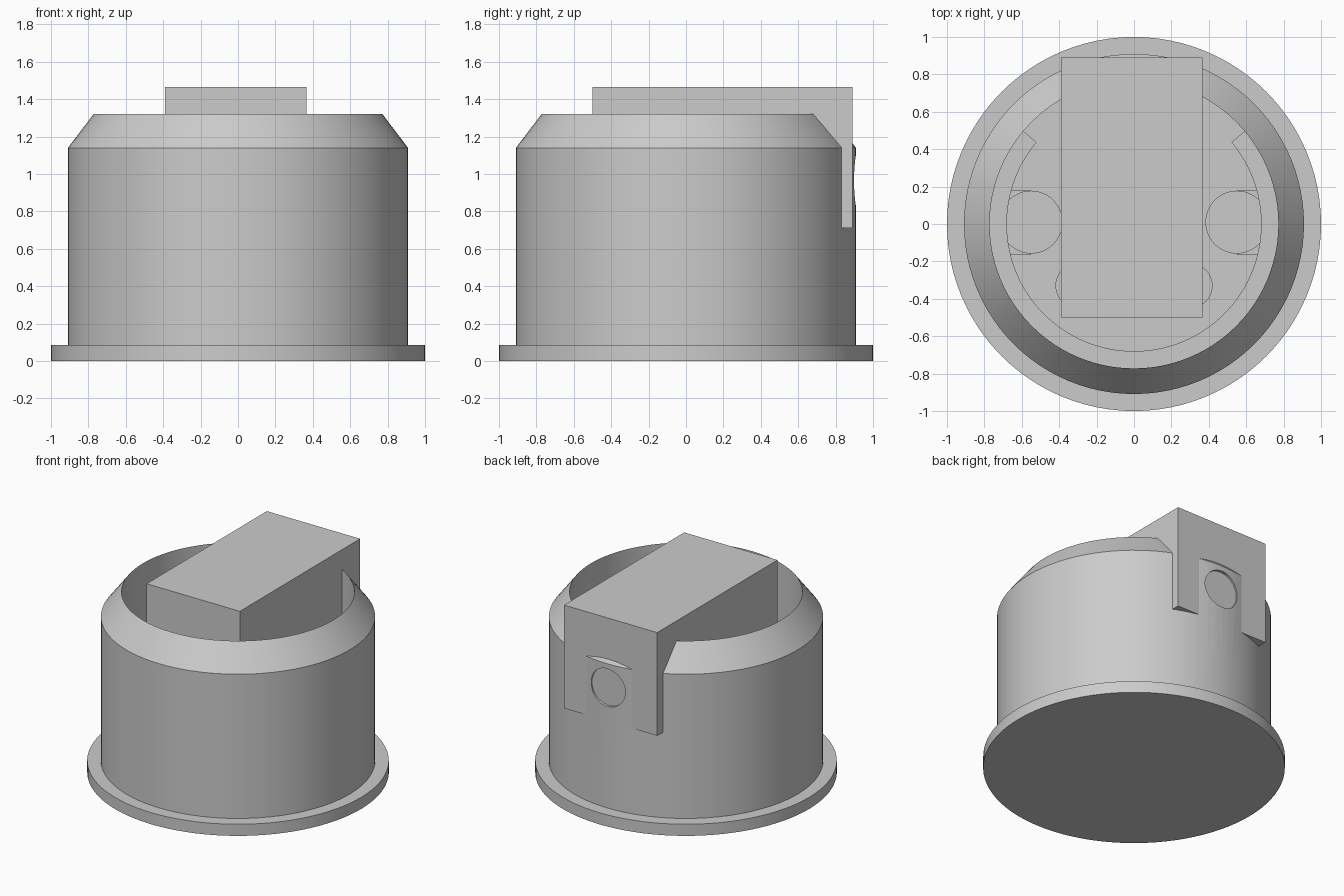
import bpy, bmesh, math
from mathutils import Matrix

if "Cube" in bpy.data.objects:
    bpy.data.objects.remove(bpy.data.objects["Cube"])

grey = bpy.data.materials.new("plain grey")
grey.diffuse_color = (0.6, 0.6, 0.6, 1)
grey.use_nodes = True
grey.node_tree.nodes["Principled BSDF"].inputs["Base Color"].default_value = grey.diffuse_color
SEG = 96


def finish(name, bm):
    bmesh.ops.recalc_face_normals(bm, faces=bm.faces)
    me = bpy.data.meshes.new(name)
    bm.to_mesh(me)
    bm.free()
    ob = bpy.data.objects.new(name, me)
    bpy.context.collection.objects.link(ob)
    me.materials.append(grey)
    return ob


def activate(ob):
    bpy.ops.object.select_all(action='DESELECT')
    ob.select_set(True)
    bpy.context.view_layer.objects.active = ob


def smooth(ob):
    activate(ob)
    bpy.ops.object.shade_smooth_by_angle(angle=math.radians(25))


def lathe(name, profile, start=0.0, sweep=2 * math.pi, closed=False):
    """Revolve a profile of (radius, z) points about the z axis."""
    bm = bmesh.new()
    verts = [bm.verts.new((r * math.cos(start), r * math.sin(start), z)) for r, z in profile]
    pairs = list(zip(verts, verts[1:])) + ([(verts[-1], verts[0])] if closed else [])
    geom = verts + [bm.edges.new(p) for p in pairs]
    bmesh.ops.spin(bm, geom=geom, cent=(0, 0, 0), axis=(0, 0, 1), angle=sweep, steps=SEG)
    bmesh.ops.remove_doubles(bm, verts=bm.verts, dist=1e-4)
    bmesh.ops.holes_fill(bm, edges=[e for e in bm.edges if e.is_boundary], sides=0)
    return finish(name, bm)


def box(name, lo, hi):
    bm = bmesh.new()
    bmesh.ops.create_cube(bm, size=1)
    for v in bm.verts:
        v.co = [(a + b) / 2 + c * (b - a) for a, b, c in zip(lo, hi, v.co)]
    return finish(name, bm)


def cylinder(name, r, depth, matrix):
    bm = bmesh.new()
    bmesh.ops.create_cone(bm, cap_ends=True, segments=48, radius1=r, radius2=r,
                          depth=depth, matrix=matrix)
    return finish(name, bm)


# Round cup with a base flange, chamfered shoulder and thin rim
FLOOR = 0.1
cup = lathe("cup", [(0, 0), (1, 0), (1, 0.085), (0.909, 0.085), (0.909, 1.14),
                    (0.772, 1.32), (0.772, FLOOR), (0, FLOOR)])

# Round hole through the back wall, closed off by the block behind it
drill = cylinder("hole_cutter", 0.138, 0.4,
                 Matrix.Translation((0, 0.9, 0.965)) @ Matrix.Rotation(math.pi / 2, 4, 'X'))
cut = cup.modifiers.new("hole", 'BOOLEAN')
cut.object, cut.operation, cut.solver = drill, 'DIFFERENCE', 'EXACT'
activate(cup)
bpy.ops.object.modifier_apply(modifier="hole")
bpy.data.objects.remove(drill)
smooth(cup)

# Block that sits in the cup and breaks through the back wall
box("block", (-0.39, -0.5, 0.71), (0.365, 0.89, 1.465))

# Inner ledge, open at the back
ledge = lathe("inner_ledge", [(0.68, FLOOR), (0.775, FLOOR), (0.775, 0.6), (0.68, 0.6)],
              start=math.radians(140), sweep=math.radians(260), closed=True)
smooth(ledge)

# Pegs on the floor, with pads joining the side pegs to the wall
for side, tag in ((-1, "left"), (1, "right")):
    peg = cylinder("side_peg_" + tag, 0.168, 0.3, Matrix.Translation((side * 0.55, 0.01, FLOOR + 0.15)))
    smooth(peg)
    xs = sorted((side * 0.55, side * 0.7))
    box("side_pad_" + tag, (xs[0], -0.165, FLOOR), (xs[1], 0.18, 0.3))
    post = cylinder("front_peg_" + tag, 0.12, 0.2, Matrix.Translation((side * 0.3, -0.33, FLOOR + 0.1)))
    smooth(post)
